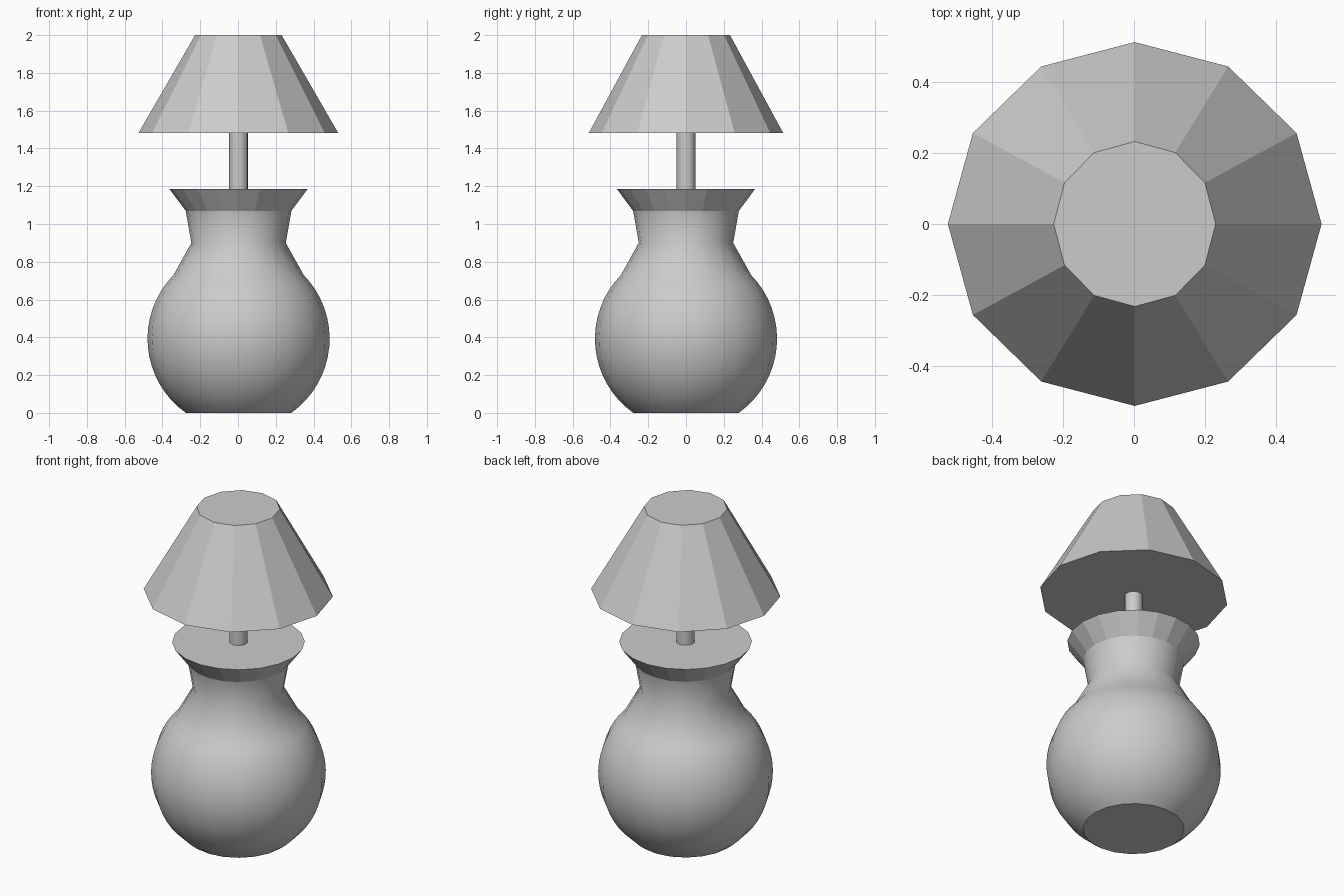
import bpy, bmesh
from math import sin, cos, pi, sqrt

if "Cube" in bpy.data.objects:
    bpy.data.objects.remove(bpy.data.objects["Cube"])


def lathe(name, profile, sides, flat_bands=(), smooth=True, cx=0.0):
    """Closed solid of revolution; profile rows are (radius_x, radius_y, z)."""
    bm = bmesh.new()
    rings = [[bm.verts.new((cx + rx * cos(2 * pi * i / sides),
                            ry * sin(2 * pi * i / sides), z))
              for i in range(sides)] for rx, ry, z in profile]
    for b in range(len(rings) - 1):
        lo, hi = rings[b], rings[b + 1]
        for i in range(sides):
            j = (i + 1) % sides
            f = bm.faces.new((lo[i], lo[j], hi[j], hi[i]))
            f.smooth = smooth and b not in flat_bands
    bm.faces.new(rings[0][::-1])
    bm.faces.new(rings[-1])
    mesh = bpy.data.meshes.new(name)
    bm.to_mesh(mesh)
    bm.free()
    obj = bpy.data.objects.new(name, mesh)
    bpy.context.collection.objects.link(obj)
    return obj


# Vase base: truncated ball, waisted neck and faceted flared rim
BALL_R, BALL_Z, STEPS = 0.482, 0.393, 16
heights = [BALL_Z + BALL_R * sin(-0.953 + (0.775 + 0.953) * i / STEPS)
           for i in range(STEPS + 1)]
profile = [(sqrt(BALL_R ** 2 - (z - BALL_Z) ** 2), z - heights[0]) for z in heights]
profile += [(0.25, 0.90), (0.28, 1.07), (0.366, 1.185)]
lathe("lamp_base", [(r, r, z) for r, z in profile], 20,
      flat_bands=(len(profile) - 2,), cx=0.003)

# Stem between base and shade
lathe("stem", [(0.05, 0.05, 1.17), (0.05, 0.05, 1.50)], 16, cx=0.003)

# Twelve-sided shade, closed at both ends
lathe("shade", [(0.528, 0.514, 1.483), (0.229, 0.233, 2.0)], 12,
      smooth=False, cx=0.002)
